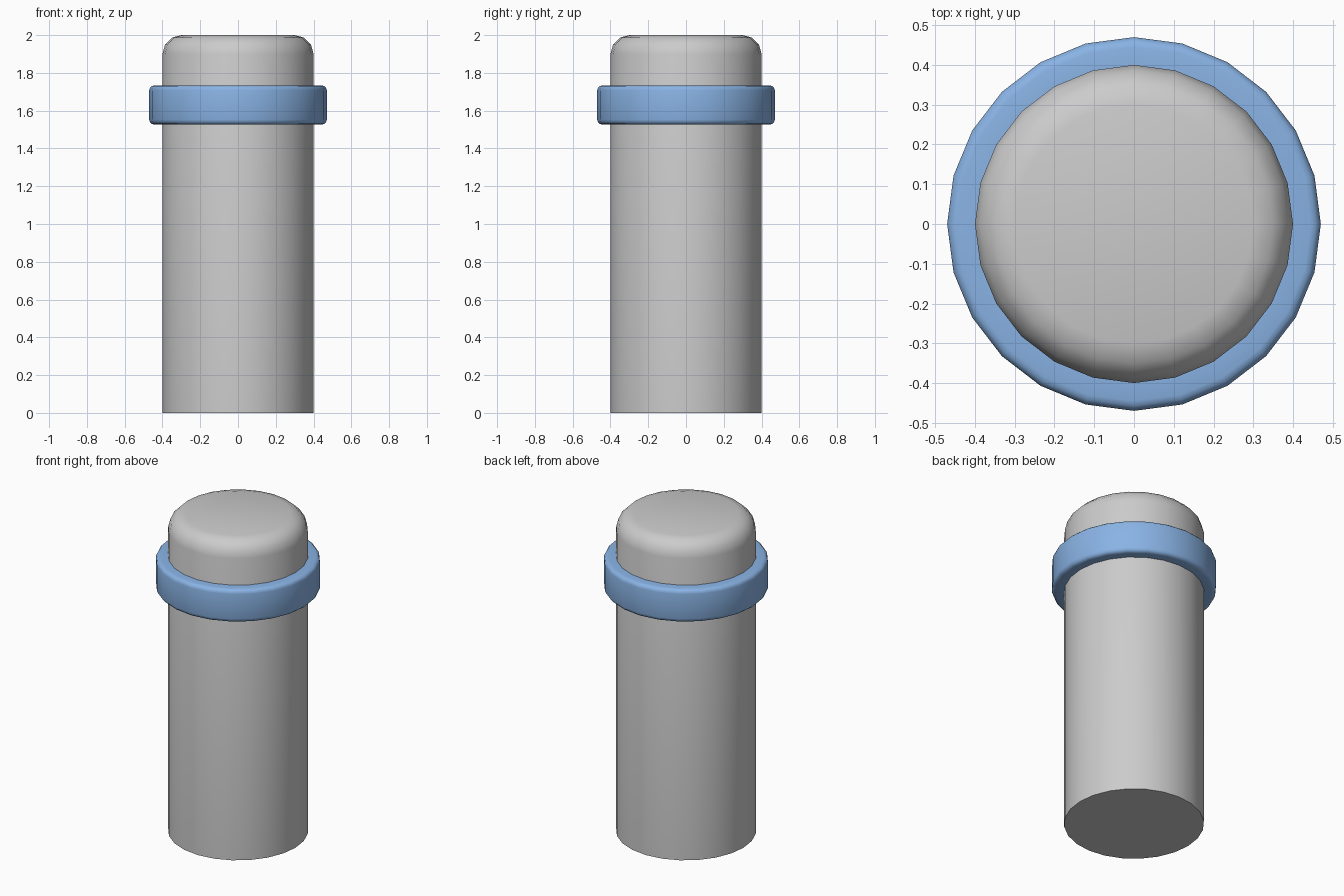
import bpy, bmesh, math

if "Cube" in bpy.data.objects:
    bpy.data.objects.remove(bpy.data.objects["Cube"])

SIDES = 24


def corner(r, z, size, segments, start):
    """Rounded profile corner: quarter arc around centre (r, z), angle from start."""
    return [(r + size * math.cos(start + math.pi / 2 * i / segments),
             z + size * math.sin(start + math.pi / 2 * i / segments))
            for i in range(segments + 1)]


def lathe(name, profile, closed):
    """Revolve a radius/height profile; open profiles get flat end caps."""
    bm = bmesh.new()
    rings = [[bm.verts.new((r * math.cos(2 * math.pi * k / SIDES),
                            r * math.sin(2 * math.pi * k / SIDES), z))
              for k in range(SIDES)] for r, z in profile]
    pairs = list(zip(rings, rings[1:] + rings[:1])) if closed else list(zip(rings, rings[1:]))
    for a, b in pairs:
        for k in range(SIDES):
            n = (k + 1) % SIDES
            bm.faces.new((a[k], a[n], b[n], b[k]))
    if not closed:
        bm.faces.new(rings[0][::-1])
        bm.faces.new(rings[-1])
    bmesh.ops.recalc_face_normals(bm, faces=bm.faces)
    mesh = bpy.data.meshes.new(name)
    bm.to_mesh(mesh)
    bm.free()
    obj = bpy.data.objects.new(name, mesh)
    bpy.context.collection.objects.link(obj)
    bpy.ops.object.select_all(action='DESELECT')
    obj.select_set(True)
    bpy.context.view_layer.objects.active = obj
    bpy.ops.object.shade_smooth_by_angle(angle=math.radians(40))
    return obj


# Post with a sharp base and rounded top edge
lathe("post", [(0.4, 0)] + corner(0.3, 1.9, 0.1, 3, 0), closed=False)

# Collar band with rounded outer edges
b, low, high, outer = 0.025, 1.527, 1.733, 0.47
band = lathe("collar_band",
             [(0.39, low)] + corner(outer - b, low + b, b, 3, -math.pi / 2)
             + corner(outer - b, high - b, b, 3, 0) + [(0.39, high)], closed=True)
blue = bpy.data.materials.new("blue")
blue.diffuse_color = (0.25, 0.45, 0.78, 1)
blue.use_nodes = True
blue.node_tree.nodes["Principled BSDF"].inputs["Base Color"].default_value = blue.diffuse_color
band.data.materials.append(blue)
